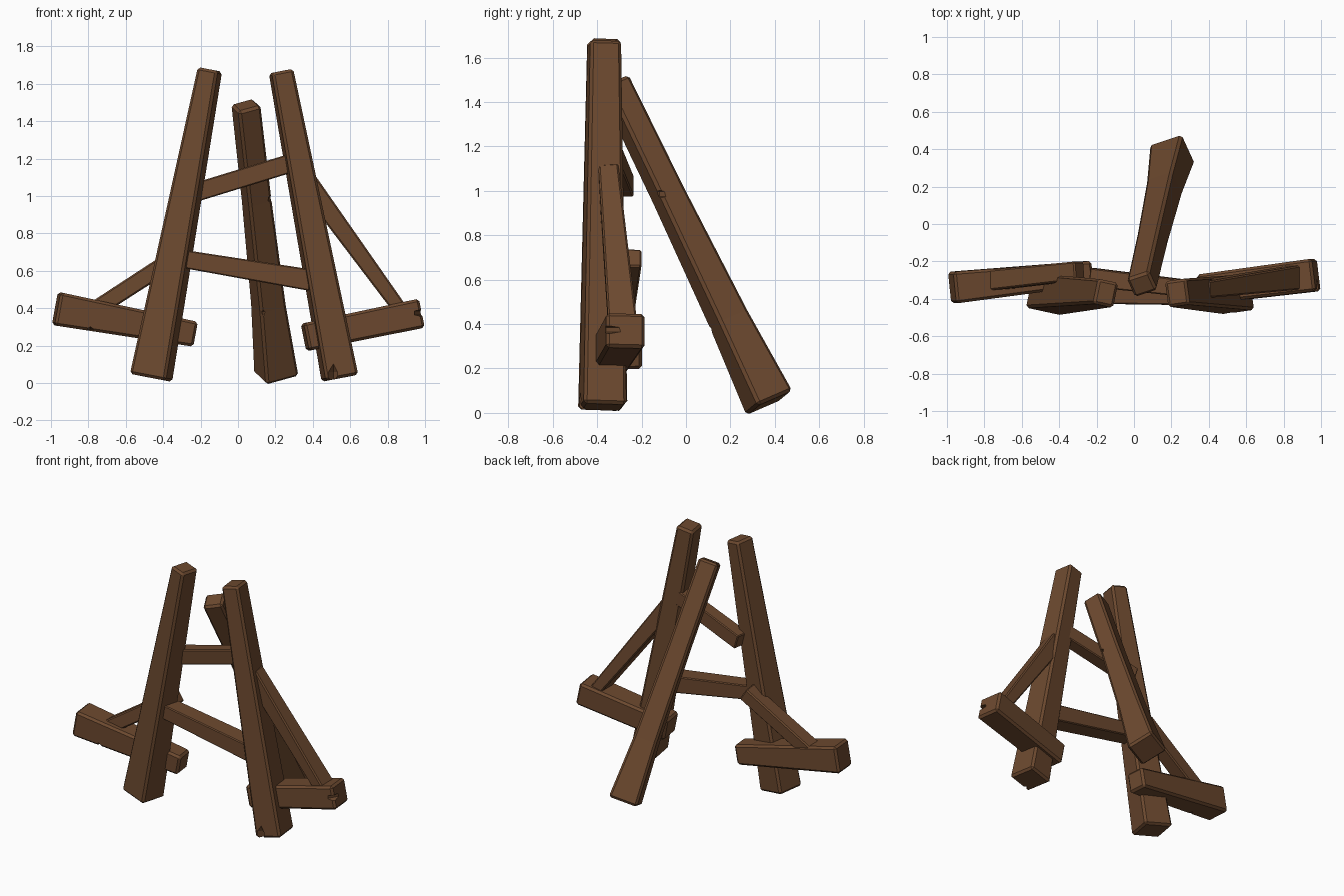
import bpy, bmesh, math
from mathutils import Vector, Matrix

if "Cube" in bpy.data.objects:
    bpy.data.objects.remove(bpy.data.objects["Cube"])

wood = bpy.data.materials.new("dark brown wood")
wood.diffuse_color = (0.15, 0.066, 0.028, 1)
wood.use_nodes = True
wood.node_tree.nodes["Principled BSDF"].inputs["Base Color"].default_value = wood.diffuse_color


def beam(name, start, end, sections, roll=0, bevel=0.014):
    """Rough-hewn beam; sections are (position 0-1, width, depth)."""
    a, b = Vector(start), Vector(end)
    axis = (b - a).normalized()
    y = Vector((0, 1, 0))
    depth = (y - axis * y.dot(axis)).normalized()
    turn = Matrix.Rotation(math.radians(roll), 3, axis)
    depth = turn @ depth
    width = depth.cross(axis)
    bm = bmesh.new()
    rings = []
    for t, w, d in sections:
        c = a.lerp(b, t)
        rings.append([bm.verts.new(c + width * w * i / 2 + depth * d * j / 2)
                      for i, j in ((-1, -1), (1, -1), (1, 1), (-1, 1))])
    for r, s in zip(rings, rings[1:]):
        for k in range(4):
            n = (k + 1) % 4
            bm.faces.new((r[k], r[n], s[n], s[k]))
    bm.faces.new(rings[0][::-1])
    bm.faces.new(rings[-1])
    bmesh.ops.recalc_face_normals(bm, faces=bm.faces)
    me = bpy.data.meshes.new(name)
    bm.to_mesh(me)
    bm.free()
    me.materials.append(wood)
    ob = bpy.data.objects.new(name, me)
    bpy.context.collection.objects.link(ob)
    m = ob.modifiers.new("worn edges", 'BEVEL')
    m.width, m.segments, m.limit_method = bevel, 1, 'ANGLE'
    m.angle_limit = math.radians(40)
    return ob


def nick(ob, loc, size):
    """Cut a small faceted chip out of a beam."""
    bpy.ops.mesh.primitive_uv_sphere_add(segments=4, ring_count=2, radius=1, location=loc)
    cut = bpy.context.object
    cut.name = "nick_cutter"
    cut.scale = size
    cut.data.materials.append(wood)
    cut.hide_render = True
    cut.hide_set(True)
    m = ob.modifiers.new("nick", 'BOOLEAN')
    m.operation, m.object, m.solver = 'DIFFERENCE', cut, 'EXACT'


# Two tapered front legs
beam("left_front_leg", (-0.465, -0.375, 0.028), (-0.15, -0.37, 1.677),
     [(0, 0.20, 0.19), (1, 0.112, 0.135)], roll=-12)
right_leg = beam("right_front_leg", (0.545, -0.375, 0.026), (0.23, -0.368, 1.668),
                 [(0, 0.178, 0.195), (1, 0.118, 0.14)], roll=8)

# Leaning back leg, flared at the foot
back_leg = beam("back_leg", (0.205, 0.375, 0.045), (0.042, -0.325, 1.487),
                [(0, 0.19, 0.185), (0.26, 0.15, 0.15), (0.65, 0.132, 0.125),
                 (1, 0.13, 0.118)], roll=20)

# Side arms
left_arm = beam("left_arm", (-0.972, -0.34, 0.398), (-0.232, -0.262, 0.262),
                [(0, 0.18, 0.17), (1, 0.135, 0.13)])
right_arm = beam("right_arm", (0.358, -0.35, 0.245), (0.974, -0.272, 0.372),
                 [(0, 0.15, 0.16), (1, 0.158, 0.175)])

# Diagonal braces
beam("left_brace", (-0.80, -0.305, 0.37), (-0.29, -0.25, 0.70),
     [(0, 0.09, 0.11), (1, 0.095, 0.1)], bevel=0.008)
beam("right_brace", (0.87, -0.285, 0.39), (0.36, -0.35, 1.09),
     [(0, 0.075, 0.13), (1, 0.11, 0.09)], bevel=0.008)

# Crooked rungs
beam("upper_rung", (-0.225, -0.285, 1.02), (0.29, -0.345, 1.178),
     [(0, 0.1, 0.1), (1, 0.1, 0.09)], bevel=0.006)
beam("lower_rung", (-0.33, -0.365, 0.67), (0.39, -0.37, 0.55),
     [(0, 0.095, 0.12), (1, 0.115, 0.13)], bevel=0.006)

# Chips in the wood
nick(back_leg, (0.185, -0.12, 0.985), (0.03, 0.05, 0.022))
nick(back_leg, (0.135, 0.09, 0.37), (0.05, 0.035, 0.025))
nick(left_arm, (-0.79, -0.41, 0.27), (0.03, 0.06, 0.035))
nick(right_arm, (0.985, -0.36, 0.375), (0.05, 0.09, 0.02))
nick(right_leg, (0.51, -0.48, 0.01), (0.03, 0.04, 0.10))
